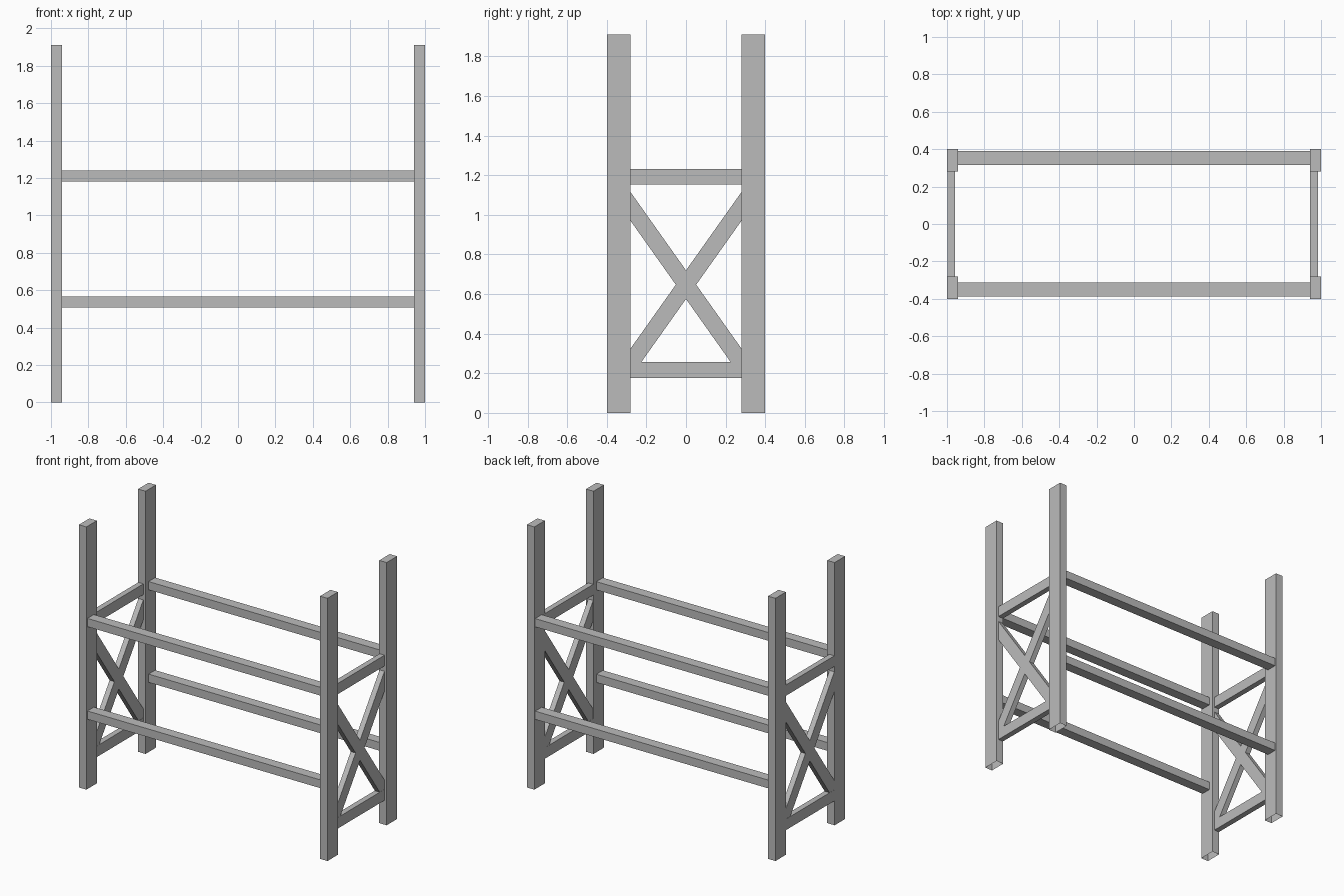
import bpy, bmesh
from mathutils import Vector

if "Cube" in bpy.data.objects:
    bpy.data.objects.remove(bpy.data.objects["Cube"])

# One flat grey for the whole frame
grey = bpy.data.materials.new("steel grey")
grey.diffuse_color = (0.5, 0.5, 0.5, 1)
grey.use_nodes = True
grey.node_tree.nodes["Principled BSDF"].inputs["Base Color"].default_value = grey.diffuse_color


def finish(name, bm):
    bmesh.ops.recalc_face_normals(bm, faces=bm.faces)
    mesh = bpy.data.meshes.new(name)
    bm.to_mesh(mesh)
    bm.free()
    mesh.materials.append(grey)
    obj = bpy.data.objects.new(name, mesh)
    bpy.context.collection.objects.link(obj)
    return obj


def box(name, x, y, z, open_bottom=False):
    """Box from (min, max) ranges on each axis."""
    bm = bmesh.new()
    bmesh.ops.create_cube(bm, size=1)
    for v in bm.verts:
        v.co = Vector([(r[0] + r[1]) / 2 + c * (r[1] - r[0])
                       for r, c in zip((x, y, z), v.co)])
    bm.normal_update()
    if open_bottom:
        bottom = [f for f in bm.faces if f.normal.z < -0.9]
        bmesh.ops.delete(bm, geom=bottom, context='FACES_ONLY')
    return finish(name, bm)


def diagonal(name, x, side):
    """Slanted bar with upright ends that meet the posts."""
    bm = bmesh.new()
    profile = [(-0.28, 0.18), (-0.28, 0.325), (0.28, 1.115), (0.28, 0.97)]
    face = bm.faces.new([bm.verts.new((x[0], side * y, z)) for y, z in profile])
    ext = bmesh.ops.extrude_face_region(bm, geom=[face])
    bmesh.ops.translate(bm, vec=(x[1] - x[0], 0, 0),
                        verts=[g for g in ext["geom"] if isinstance(g, bmesh.types.BMVert)])
    return finish(name, bm)


# Upright posts, open underneath
for xn, x in (("left", (-1.0, -0.94)), ("right", (0.94, 1.0))):
    for yn, y in (("front", (-0.4, -0.28)), ("back", (0.28, 0.4))):
        box(f"{yn}_{xn}_post", x, y, (0, 1.91), open_bottom=True)

# Long shelf beams
for yn, y in (("front", (-0.387, -0.313)), ("back", (0.315, 0.39))):
    for zn, z in (("lower", (0.507, 0.567)), ("upper", (1.18, 1.24))):
        box(f"{yn}_{zn}_beam", (-0.94, 0.94), y, z)

# End frames: two cross bars and an X brace on each side
for xn, x in (("left", (-0.998, -0.957)), ("right", (0.942, 0.983))):
    for zn, z in (("lower", (0.177, 0.257)), ("upper", (1.154, 1.232))):
        box(f"{xn}_{zn}_cross_bar", x, (-0.28, 0.28), z)
    inner = (x[0] + 0.001, x[1] - 0.001)
    diagonal(f"{xn}_rising_brace", inner, 1)
    diagonal(f"{xn}_falling_brace", inner, -1)
